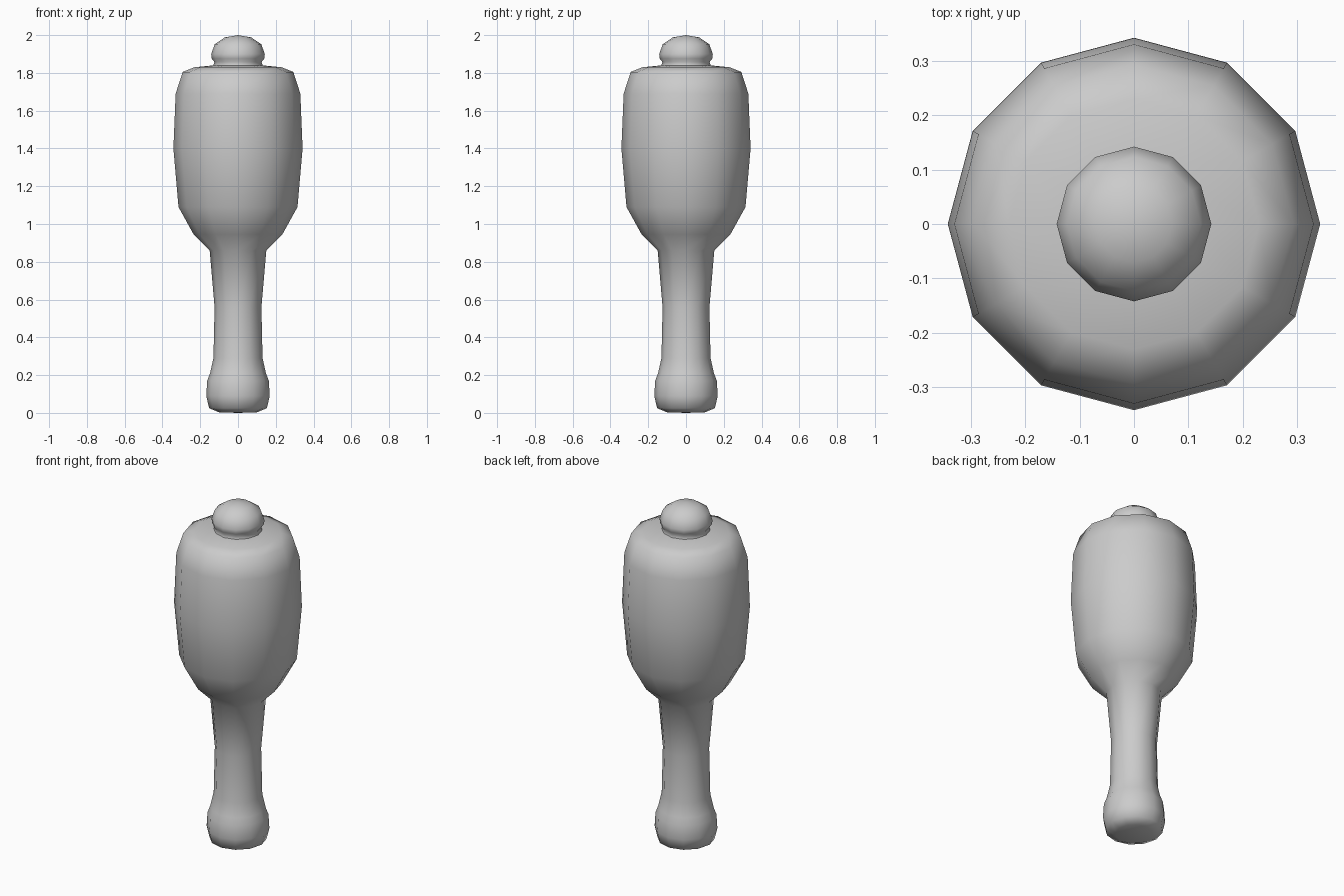
import bpy, bmesh
from math import sin, cos, tau

if "Cube" in bpy.data.objects:
    bpy.data.objects.remove(bpy.data.objects["Cube"])

SIDES = 12


def lathe(name, profile):
    """Revolve (radius, height) points around z; zero radius makes a pole."""
    bm = bmesh.new()
    rings = []
    for r, z in profile:
        if r == 0:
            rings.append([bm.verts.new((0, 0, z))] * SIDES)
        else:
            rings.append([bm.verts.new((r * cos(tau * i / SIDES), r * sin(tau * i / SIDES), z))
                          for i in range(SIDES)])
    for low, high in zip(rings, rings[1:]):
        for i in range(SIDES):
            j = (i + 1) % SIDES
            corners = list(dict.fromkeys((low[i], low[j], high[j], high[i])))
            bm.faces.new(corners)
    bmesh.ops.recalc_face_normals(bm, faces=bm.faces)
    for f in bm.faces:
        f.smooth = True
    mesh = bpy.data.meshes.new(name)
    bm.to_mesh(mesh)
    bm.free()
    # open shells: make sure the normals point outwards
    side = max(mesh.polygons, key=lambda p: p.center.xy.length)
    if side.normal.xy.dot(side.center.xy) < 0:
        mesh.flip_normals()
    obj = bpy.data.objects.new(name, mesh)
    bpy.context.collection.objects.link(obj)
    return obj


# Turned handle flaring into the barrel-shaped head
lathe("handle_and_head", [
    (0, 0), (0.10, 0.003), (0.153, 0.025), (0.168, 0.09), (0.163, 0.17),
    (0.148, 0.21), (0.13, 0.29), (0.124, 0.56), (0.15, 0.86), (0.235, 0.945),
    (0.315, 1.09), (0.342, 1.40), (0.33, 1.69), (0.293, 1.805),
    (0.23, 1.83), (0.13, 1.84)])

# Rounded knob on top, sharing the head's top ring
lathe("top_knob", [
    (0.13, 1.84), (0.125, 1.858), (0.139, 1.875), (0.142, 1.90),
    (0.123, 1.952), (0.07, 1.988), (0, 2.0)])
